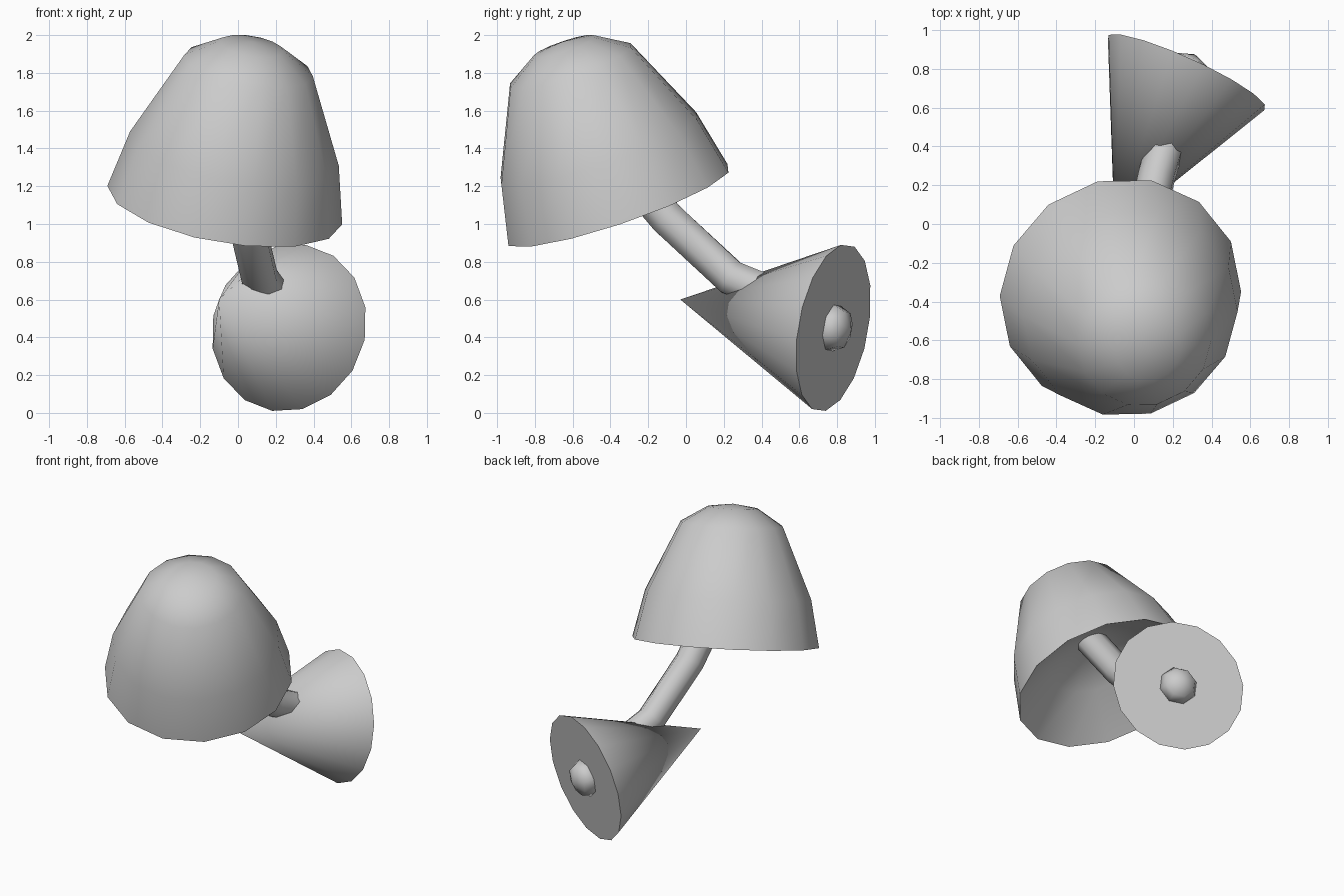
import bpy, bmesh, math
from mathutils import Vector

if "Cube" in bpy.data.objects:
    bpy.data.objects.remove(bpy.data.objects["Cube"])

grey = bpy.data.materials.new("plain_grey")
grey.diffuse_color = (0.6, 0.6, 0.6, 1)
grey.use_nodes = True
grey.node_tree.nodes["Principled BSDF"].inputs["Base Color"].default_value = grey.diffuse_color


def loft(name, rings, sides, phase=0.0, smooth=50):
    """Skin a list of (centre, radius, direction) rings; radius 0 is a point."""
    bm = bmesh.new()
    loops = []
    for centre, radius, direction in rings:
        d = Vector(direction).normalized()
        u = (Vector((1, 0, 0)) - d * d.x).normalized()
        v = d.cross(u)
        c = Vector(centre)
        if radius == 0:
            loops.append([bm.verts.new(c)])
            continue
        angles = [math.radians(phase) + 2 * math.pi * i / sides for i in range(sides)]
        loops.append([bm.verts.new(c + radius * (u * math.cos(a) + v * math.sin(a)))
                      for a in angles])
    for a, b in zip(loops, loops[1:]):
        for i in range(sides):
            j = (i + 1) % sides
            if len(a) == 1:
                bm.faces.new((a[0], b[j], b[i]))
            elif len(b) == 1:
                bm.faces.new((a[i], a[j], b[0]))
            else:
                bm.faces.new((a[i], a[j], b[j], b[i]))
    for end in (loops[0], loops[-1]):
        if len(end) > 1:
            bm.faces.new(end)
    bmesh.ops.recalc_face_normals(bm, faces=bm.faces[:])
    mesh = bpy.data.meshes.new(name)
    bm.to_mesh(mesh)
    bm.free()
    mesh.materials.append(grey)
    obj = bpy.data.objects.new(name, mesh)
    bpy.context.collection.objects.link(obj)
    bpy.ops.object.select_all(action='DESELECT')
    obj.select_set(True)
    bpy.context.view_layer.objects.active = obj
    bpy.ops.object.shade_smooth_by_angle(angle=math.radians(smooth))
    return obj


# Domed cap: tilted, hollowed from below
cap_centre = Vector((-0.07, -0.36, 1.10))
cap_axis = Vector((0.159, -0.318, 0.935)).normalized()
cap_profile = [(0, 0.38), (0.33, 0.22), (0.63, 0), (0.56, 0.32),
               (0.345, 0.79), (0.17, 0.90), (0, 0.925)]
loft("cap", [(cap_centre + cap_axis * h, r, cap_axis) for r, h in cap_profile],
     14, phase=-2)

# Cone base
cone_tip = Vector((-0.10, -0.03, 0.60))
cone_end = Vector((0.27, 0.78, 0.45))
cone_axis = (cone_end - cone_tip).normalized()
loft("cone", [(cone_tip, 0, cone_axis), (cone_end, 0.45, cone_axis)],
     16, phase=-10, smooth=35)

# Bent stem from inside the cap into the cone
path = [Vector(p) for p in ((0.0, -0.49, 1.49), (0.04, -0.10, 1.03),
                            (0.115, 0.24, 0.715), (0.16, 0.40, 0.65),
                            (0.26, 0.76, 0.455))]
stem_rings = []
for i, p in enumerate(path):
    before = (p - path[i - 1]).normalized() if i else Vector()
    after = (path[i + 1] - p).normalized() if i + 1 < len(path) else Vector()
    stem_rings.append((p, 0.10, before + after))
loft("stem", stem_rings, 8, phase=22.5)

# Rounded stem end showing on the cone's flat face
loft("stem_end", [(cone_end + cone_axis * h, r, cone_axis)
                  for r, h in ((0.10, -0.05), (0.13, 0), (0.10, 0.065), (0, 0.105))],
     8, phase=22.5, smooth=60)
